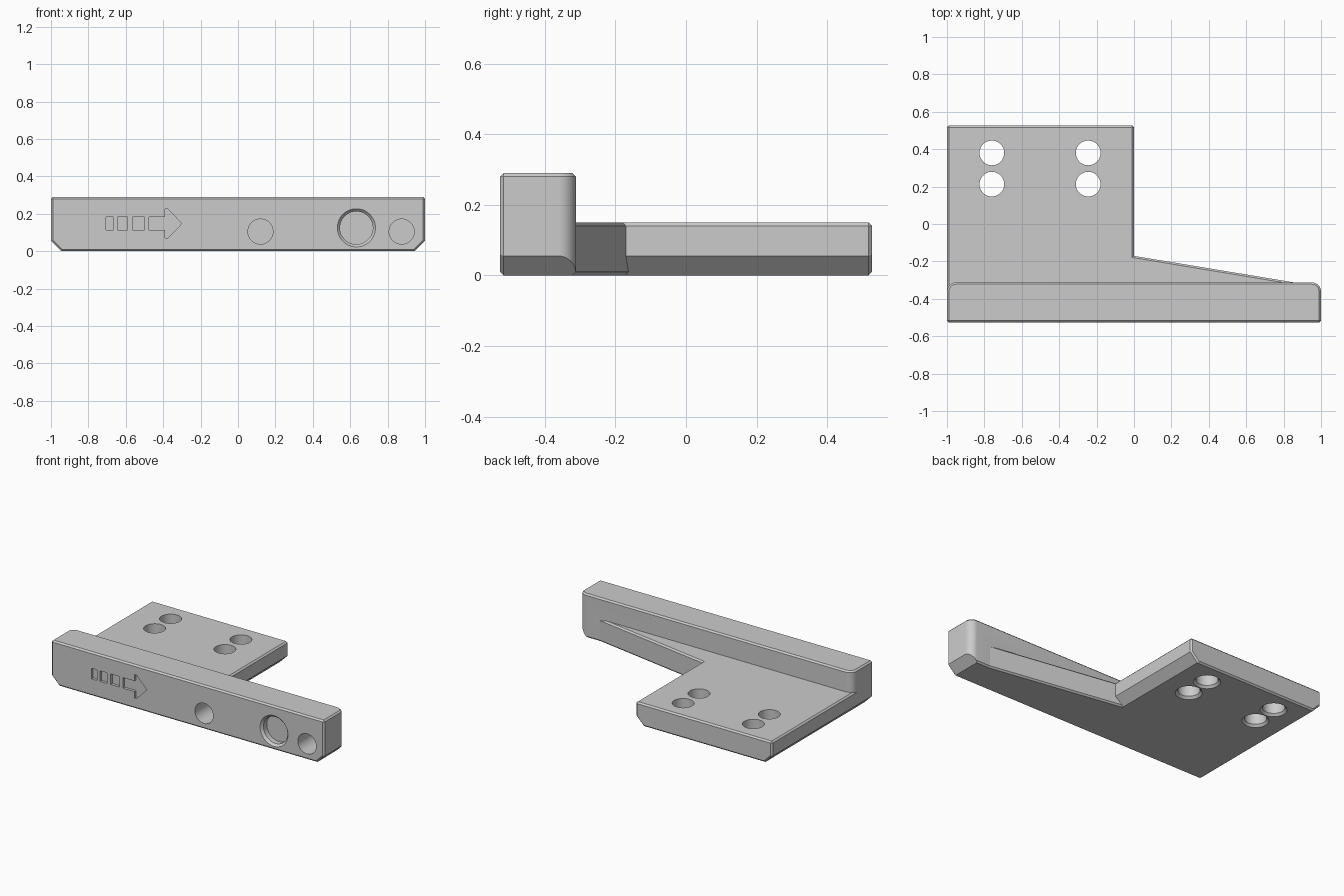
import bpy, bmesh, math
from mathutils import Vector

if "Cube" in bpy.data.objects:
    bpy.data.objects.remove(bpy.data.objects["Cube"])

grey = bpy.data.materials.new("light grey")
grey.use_nodes = True
colour = (0.6, 0.6, 0.6, 1)
grey.diffuse_color = colour
grey.node_tree.nodes["Principled BSDF"].inputs["Base Color"].default_value = colour

FRONT, BACK, HEIGHT, PLATE, CUT = -0.527, 0.527, 0.29, 0.15, 0.055


def prism(name, points, axis, low, high, bevel=0.0):
    """Extrude a profile along z (x, y points) or along y (x, z points)."""
    place = (lambda p, d: (p[0], p[1], d)) if axis == "z" else (lambda p, d: (p[0], d, p[1]))
    bm = bmesh.new()
    face = bm.faces.new([bm.verts.new(place(p, low)) for p in points])
    moved = bmesh.ops.extrude_face_region(bm, geom=[face])["geom"]
    step = Vector(place((0, 0), high - low))
    bmesh.ops.translate(bm, vec=step, verts=[v for v in moved if isinstance(v, bmesh.types.BMVert)])
    bmesh.ops.recalc_face_normals(bm, faces=bm.faces)
    if bevel:
        sharp = [e for e in bm.edges if e.calc_face_angle() > math.radians(60)]
        bmesh.ops.bevel(bm, geom=sharp, offset=bevel, segments=1, affect="EDGES")
    mesh = bpy.data.meshes.new(name)
    bm.to_mesh(mesh)
    bm.free()
    mesh.materials.append(grey)
    obj = bpy.data.objects.new(name, mesh)
    bpy.context.collection.objects.link(obj)
    return obj


def combine(target, other, operation):
    mod = target.modifiers.new(operation, "BOOLEAN")
    mod.operation, mod.solver, mod.object = operation, "EXACT", other
    bpy.context.view_layer.objects.active = target
    bpy.ops.object.modifier_apply(modifier=mod.name)
    bpy.data.objects.remove(other)


def circle(cx, cy, r, n=48):
    return [(cx + r * math.cos(math.tau * i / n), cy + r * math.sin(math.tau * i / n)) for i in range(n)]


def end_profile(left, right, top):
    """Front outline with both lower corners cut off."""
    return [(left + CUT, 0), (right - CUT, 0), (right, CUT), (right, top), (left, top), (left, CUT)]


def countersink(x, y, r, axis, at, depth):
    """Funnel cutter that chamfers the rim of a hole."""
    cutter = prism("countersink", circle(x, y, r), axis, at, at + depth)
    for v in cutter.data.vertices:
        k = 1 if axis == "z" else 2
        along = v.co[2] if axis == "z" else v.co[1]
        if abs(along - at) < 1e-4:
            v.co[0] = x + (v.co[0] - x) * (r + 0.015) / r
            v.co[k] = y + (v.co[k] - y) * (r + 0.015) / r
    return cutter


# Front bar: rounded rear corners, cut lower corners
R, BAR_BACK = 0.05, -0.312
outline = [(-1, FRONT), (1, FRONT)]
for side in (1, -1):
    arc = [math.radians(90 * i / 10) for i in range(11)]
    corner = [(side * (1 - R + R * math.cos(a)), BAR_BACK - R + R * math.sin(a)) for a in arc]
    outline += corner if side == 1 else corner[::-1]
bracket = prism("bracket_body", outline, "z", 0, HEIGHT, 0.01)
combine(bracket, prism("bar_ends", end_profile(-1, 1, HEIGHT), "y", FRONT, 0, 0.01), "INTERSECT")

# Mounting plate and tapered brace
combine(bracket, prism("plate", end_profile(-1, 0, PLATE), "y", -0.42, BACK, 0.01), "UNION")
brace = [(-0.1, -0.42), (0.86, -0.42), (0.86, -0.313), (-0.1, -0.154)]
combine(bracket, prism("brace", brace, "z", 0, PLATE, 0.01), "UNION")

# Mounting holes through the plate, chamfered underneath
for x in (-0.76, -0.245):
    for y in (0.38, 0.213):
        combine(bracket, prism("mount_hole", circle(x, y, 0.066), "z", -0.1, 0.3), "DIFFERENCE")
        combine(bracket, countersink(x, y, 0.066, "z", -0.001, 0.016), "DIFFERENCE")

# Blind holes and shallow round pocket in the front face
for x in (0.12, 0.875):
    combine(bracket, prism("front_hole", circle(x, 0.105, 0.067), "y", FRONT - 0.1, FRONT + 0.16), "DIFFERENCE")
combine(bracket, prism("pocket", circle(0.633, 0.125, 0.088), "y", FRONT - 0.1, FRONT + 0.05), "DIFFERENCE")
combine(bracket, countersink(0.633, 0.125, 0.088, "y", FRONT - 0.001, 0.016), "DIFFERENCE")

# Engraved arrow with trailing dashes
marks = [[(a, 0.113), (b, 0.113), (b, 0.183), (a, 0.183)]
         for a, b in ((-0.705, -0.665), (-0.643, -0.59), (-0.565, -0.5))]
marks.append([(-0.475, 0.113), (-0.39, 0.113), (-0.39, 0.07), (-0.375, 0.07), (-0.3, 0.148),
              (-0.375, 0.225), (-0.39, 0.225), (-0.39, 0.183), (-0.475, 0.183)])
for mark in marks:
    combine(bracket, prism("engraving", mark, "y", FRONT - 0.1, FRONT + 0.018), "DIFFERENCE")

bpy.ops.object.select_all(action="DESELECT")
bracket.select_set(True)
bpy.context.view_layer.objects.active = bracket
bpy.ops.object.shade_smooth_by_angle(angle=math.radians(25))
